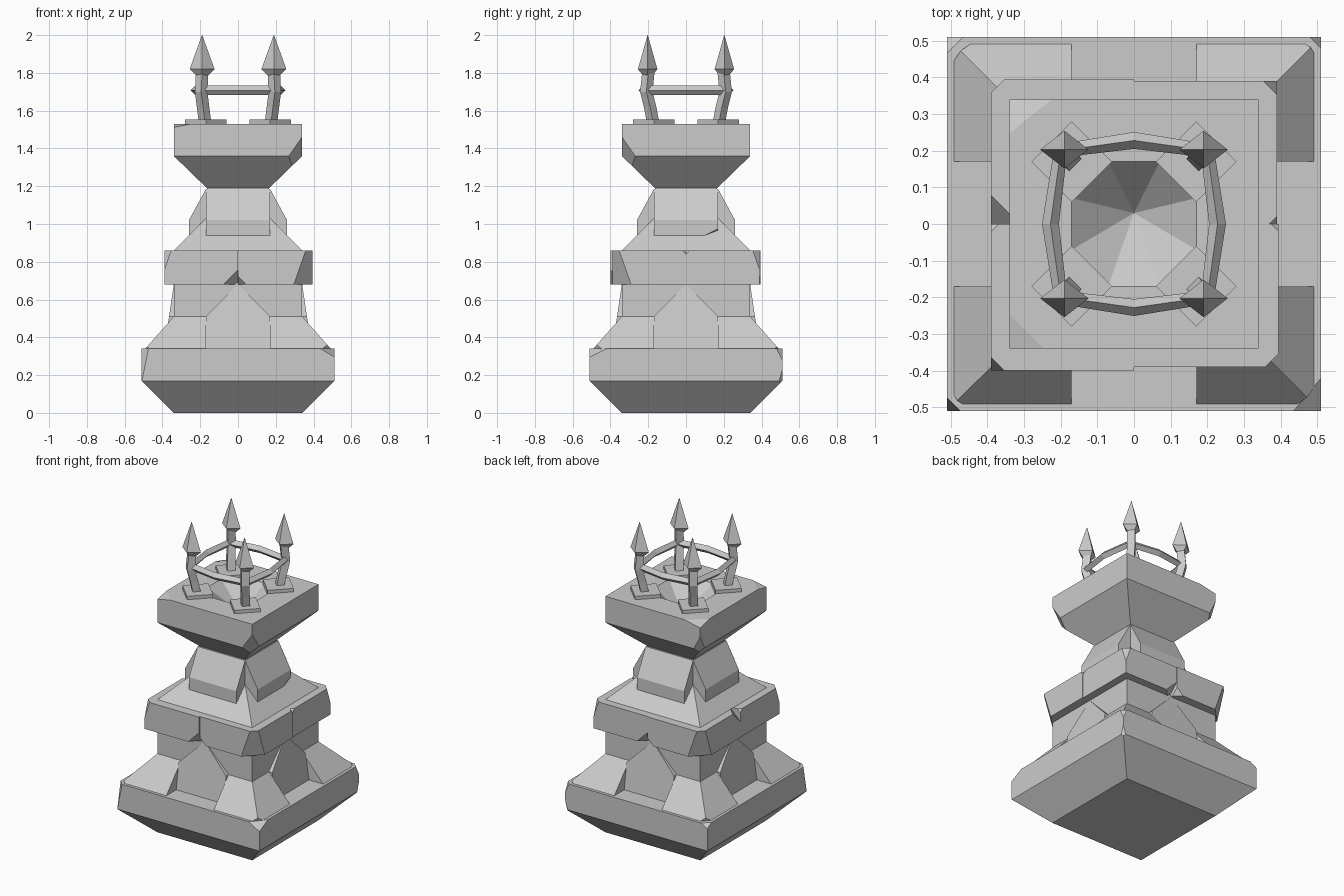
import bpy, bmesh, math
from mathutils import Vector, Matrix

cube = bpy.data.objects.get("Cube")
if cube:
    bpy.data.objects.remove(cube, do_unlink=True)

stone = bpy.data.materials.new("grey_stone")
stone.use_nodes = True
GREY = (0.6, 0.6, 0.6, 1)
stone.diffuse_color = GREY
stone.node_tree.nodes["Principled BSDF"].inputs["Base Color"].default_value = GREY

CORNERS = [("front_right", -1, -1), ("front_left", 1, -1),
           ("back_left", 1, 1), ("back_right", -1, 1)]
SIDES = ["front", "left", "back", "right"]


def finish(name, bm):
    bmesh.ops.recalc_face_normals(bm, faces=bm.faces)
    mesh = bpy.data.meshes.new(name)
    bm.to_mesh(mesh)
    bm.free()
    mesh.materials.append(stone)
    obj = bpy.data.objects.new(name, mesh)
    bpy.context.collection.objects.link(obj)
    return obj


def hull(name, points, chips=(), turn=0):
    """Convex block; each chip is (corner, outward direction, depth)."""
    bm = bmesh.new()
    rot = Matrix.Rotation(turn * math.pi / 2, 3, "Z")
    for p in points:
        bm.verts.new(rot @ Vector(p))
    res = bmesh.ops.convex_hull(bm, input=bm.verts)
    loose = [v for v in bm.verts if not v.link_faces]
    bmesh.ops.delete(bm, geom=loose, context="VERTS")
    for corner, direction, depth in chips:
        n = Vector(direction).normalized()
        bmesh.ops.bisect_plane(bm, geom=bm.verts[:] + bm.edges[:] + bm.faces[:],
                               plane_co=Vector(corner) - n * depth, plane_no=n,
                               clear_outer=True)
        bmesh.ops.holes_fill(bm, edges=[e for e in bm.edges if e.is_boundary])
    bmesh.ops.dissolve_limit(bm, angle_limit=0.01, verts=bm.verts, edges=bm.edges)
    return finish(name, bm)


def square(h, z):
    return [(sx * h, sy * h, z) for _, sx, sy in CORNERS]


def box(x0, x1, y0, y1, z0, z1):
    return [(x, y, z) for x in (x0, x1) for y in (y0, y1) for z in (z0, z1)]


# Flared base with chipped corners
B = 0.51
hull("base", square(0.34, 0) + square(B, 0.17) + square(B, 0.34), [
    ((-B, -B, 0.34), (-1, -1, 0.2), 0.025),
    ((B, -B, 0.34), (0.6, -0.5, 1), 0.035),
    ((B, B, 0.34), (1, 1, 0.5), 0.02),
    ((-B, B, 0.34), (-0.6, 0.6, 1), 0.02),
    ((B, B, 0.17), (1, 1, -0.3), 0.012)])

# Lower column, corner feet and the sloped infill between them
hull("column", box(-0.34, 0.34, -0.34, 0.34, 0.34, 0.69))
for i, (label, sx, sy) in enumerate(CORNERS):
    pts = [(sx * x, sy * y, z) for h, z in ((0.5, 0.33), (0.34, 0.51))
           for x in (0.17, h) for y in (0.17, h)]
    hull("foot_" + label, pts,
         [((sx * 0.5, sy * 0.5, 0.33), (sx, sy, -0.4), 0.03 + 0.015 * (i % 2))])
for i, side in enumerate(SIDES):
    pts = [(x, y, z) for x, y, z in ((-0.17, -0.39, 0.34), (0.17, -0.39, 0.34),
           (-0.17, -0.365, 0.51), (0.17, -0.365, 0.51), (0, -0.34, 0.68))]
    pts += [(x, -0.3, z) for x, _, z in pts]
    hull("infill_" + side, pts, turn=i)

# Cracked collar made of four uneven corner blocks
for i, (label, sx, sy) in enumerate(CORNERS):
    hx, hy = ((0.39, 0.4), (0.395, 0.39), (0.39, 0.39), (0.39, 0.395))[i]
    pts = box(0, sx * hx, 0, sy * hy, 0.68, 0.86)
    hull("collar_" + label, pts, [
        ((sx * hx, sy * hy, 0.86), (sx, sy, 0.35 * (-1) ** i), 0.025),
        ((0, sy * hy, 0.68), (-sx, sy, -1), 0.025 if i % 2 else 0.045),
        ((sx * hx, 0, 0.86), (sx, -sy, 1), 0.045 if i == 3 else 0.012)])

# Tapered neck with a sloping slab on each side
hull("neck_slope", square(0.34, 0.86) + square(0.17, 1.03))
hull("neck", square(0.165, 1.0) + square(0.165, 1.2))
profile = [(0.1, 0.94), (0.26, 0.94), (0.26, 1.02), (0.17, 1.185), (0.1, 1.185)]
for i, side in enumerate(SIDES):
    chips = [((0.26, 0.17, 0.94), (0.3, 0.5, -1), 0.03)] if side == "left" else []
    hull("slab_" + side, [(x, -o, z) for o, z in profile for x in (-0.17, 0.17)],
         chips, turn=i)

# Flared top block with chipped corners and a pointed bowl
T = 0.34
top = hull("top_block", square(0.165, 1.19) + square(T, 1.36) + square(T, 1.53), [
    ((-T, -T, 1.53), (-0.2, -0.2, 1), 0.018),
    ((-T, T, 1.53), (-0.2, 0.25, 1), 0.022),
    ((T, -T, 1.36), (1, -1, -0.7), 0.045),
    ((-T, T, 1.36), (-1, 1, -0.5), 0.03)])
rim = [(0.185 * math.cos(a), 0.185 * math.sin(a))
       for a in (math.pi / 8 + k * math.pi / 4 for k in range(8))]
cutter = hull("bowl_cutter", [(0, 0.03, 1.37)] + [(x, y, 1.53) for x, y in rim]
              + [(x * 1.3, y * 1.3, 1.6) for x, y in rim])
cutter.hide_render = True
mod = top.modifiers.new("bowl", "BOOLEAN")
mod.operation, mod.solver, mod.object = "DIFFERENCE", "EXACT", cutter
bpy.context.view_layer.objects.active = top
bpy.ops.object.modifier_apply(modifier="bowl")
bpy.data.objects.remove(cutter, do_unlink=True)


def loft(name, rings, closed=False):
    """Skin consecutive four-sided rings."""
    bm = bmesh.new()
    loops = [[bm.verts.new(p) for p in ring] for ring in rings]
    pairs = list(zip(loops, loops[1:]))
    if closed:
        pairs.append((loops[-1], loops[0]))
    else:
        bm.faces.new(loops[0])
        bm.faces.new(loops[-1])
    for a, b in pairs:
        for k in range(4):
            bm.faces.new((a[k], a[k - 1], b[k - 1], b[k]))
    return finish(name, bm)


def diamond(cx, cy, z, rx, ry):
    return [(cx + rx, cy, z), (cx, cy + ry, z), (cx - rx, cy, z), (cx, cy - ry, z)]


# Fence: foot plates, bowed posts and spear tips
for label, sx, sy in CORNERS:
    cx, cy = sx * 0.17, sy * 0.17
    loft("plate_" + label, [diamond(cx, cy, z, 0.11, 0.11) for z in (1.515, 1.552)])
    path = [(1.54, 0.175, 0.175), (1.62, 0.185, 0.19), (1.7, 0.195, 0.21), (1.8, 0.19, 0.2)]
    loft("post_" + label, [diamond(sx * x, sy * y, z, 0.033, 0.033) for z, x, y in path])
    tip = [(1.785, 0.03), (1.82, 0.066), (2.0, 0.001)]
    loft("spear_tip_" + label,
         [diamond(sx * 0.19, sy * 0.203, z, r, r * 0.78) for z, r in tip])

# Bowed rail joining the posts
quarter = [(0.2, -0.2), (0.228, 0)]
rings = []
for i in range(4):
    for p in quarter:
        c = Matrix.Rotation(i * math.pi / 2, 3, "Z") @ Vector((*p, 1.708))
        out = Vector((c.x, c.y, 0)).normalized() * 0.023
        up = Vector((0, 0, 0.024))
        rings.append([c + out, c + up, c - out, c - up])
loft("rail", rings, closed=True)
